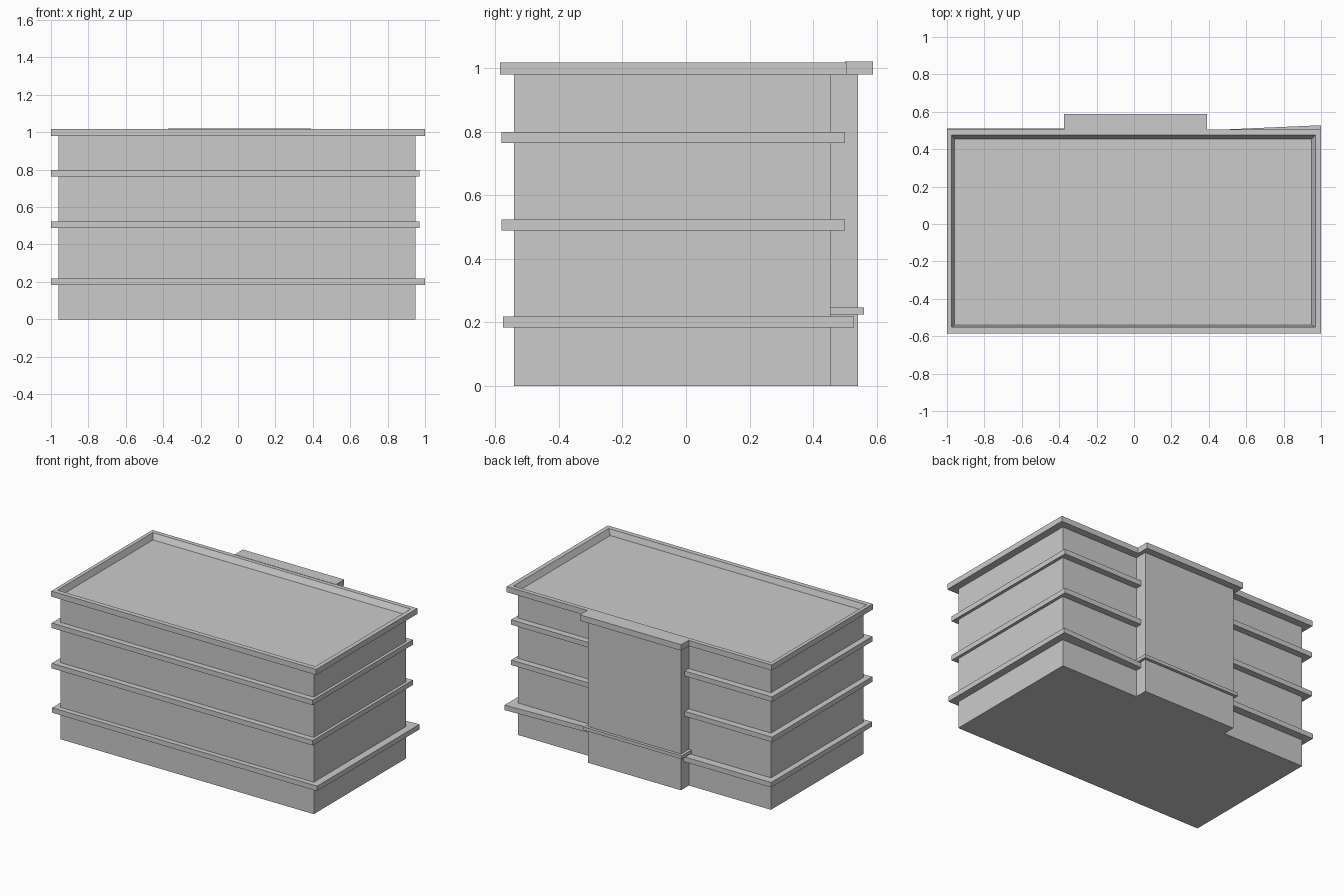
import bpy, bmesh

if "Cube" in bpy.data.objects:
    bpy.data.objects.remove(bpy.data.objects["Cube"])

# Main block and rear bay extents
X0, X1, Y0, Y1 = -0.96, 0.95, -0.54, 0.455
BX0, BX1, BY = -0.34, 0.363, 0.54
ROOF = 0.98


def finish(name, bm):
    bmesh.ops.recalc_face_normals(bm, faces=bm.faces[:])
    mesh = bpy.data.meshes.new(name)
    bm.to_mesh(mesh)
    bm.free()
    obj = bpy.data.objects.new(name, mesh)
    bpy.context.collection.objects.link(obj)
    return obj


def prism(name, outline, z0, z1):
    """Extrude a plan outline between two heights."""
    bm = bmesh.new()
    low = [bm.verts.new((x, y, z0)) for x, y in outline]
    top = [bm.verts.new((x, y, z1)) for x, y in outline]
    n = len(outline)
    bm.faces.new(low)
    bm.faces.new(top)
    for i in range(n):
        j = (i + 1) % n
        bm.faces.new((low[i], low[j], top[j], top[i]))
    return finish(name, bm)


def rect(x0, x1, y0, y1):
    return [(x0, y0), (x1, y0), (x1, y1), (x0, y1)]


def ring(name, loops):
    """Closed rectangular moulding through (rectangle, height) loops."""
    bm = bmesh.new()
    vs = [[bm.verts.new((x, y, z)) for x, y in rect(*r)] for r, z in loops]
    for k, a in enumerate(vs):
        b = vs[(k + 1) % len(vs)]
        for i in range(4):
            j = (i + 1) % 4
            bm.faces.new((a[i], a[j], b[j], b[i]))
    return finish(name, bm)


def ledge(name, x1, y0, back_left, back_corner, z0, z1):
    """Floor ledge wrapping the block, broken at the rear bay."""
    outer = [(BX1, 0.5), (x1, back_corner), (x1, y0), (-1, y0),
             (-1, back_left), (BX0, back_left)]
    inner = [(BX0, Y1), (X0, Y1), (X0, Y0), (X1, Y0), (X1, Y1), (BX1, Y1)]
    return prism(name, outer + inner, z0, z1)


# Building walls with projecting rear bay; the top is the sunken roof deck
prism("building_body",
      [(X0, Y0), (X1, Y0), (X1, Y1), (BX1, Y1), (BX1, BY),
       (BX0, BY), (BX0, Y1), (X0, Y1)], 0, ROOF)

# Floor ledges
ledge("lower_ledge", 1.0, -0.575, 0.51, 0.528, 0.184, 0.218)
ledge("middle_ledge", 0.97, -0.58, 0.5, 0.5, 0.489, 0.523)
ledge("upper_ledge", 0.97, -0.58, 0.5, 0.5, 0.764, 0.798)

# Roof cornice with a slightly sloping inner parapet
deck = (X0, X1, Y0, Y1)
ring("roof_cornice", [
    (deck, ROOF),
    ((-1, 1, -0.585, 0.505), ROOF),
    ((-1, 1, -0.585, 0.505), 1.018),
    ((-0.975, 0.97, -0.552, 0.475), 1.018)])

# Cornice cap over the rear bay
prism("bay_cornice", rect(-0.375, 0.39, 0.5, 0.588), ROOF, 1.02)

# Thin entrance canopy wrapping the bay
prism("bay_canopy",
      [(-0.36, Y1), (-0.36, 0.56), (0.38, 0.56), (0.38, Y1),
       (BX1, Y1), (BX1, BY), (BX0, BY), (BX0, Y1)], 0.225, 0.247)
